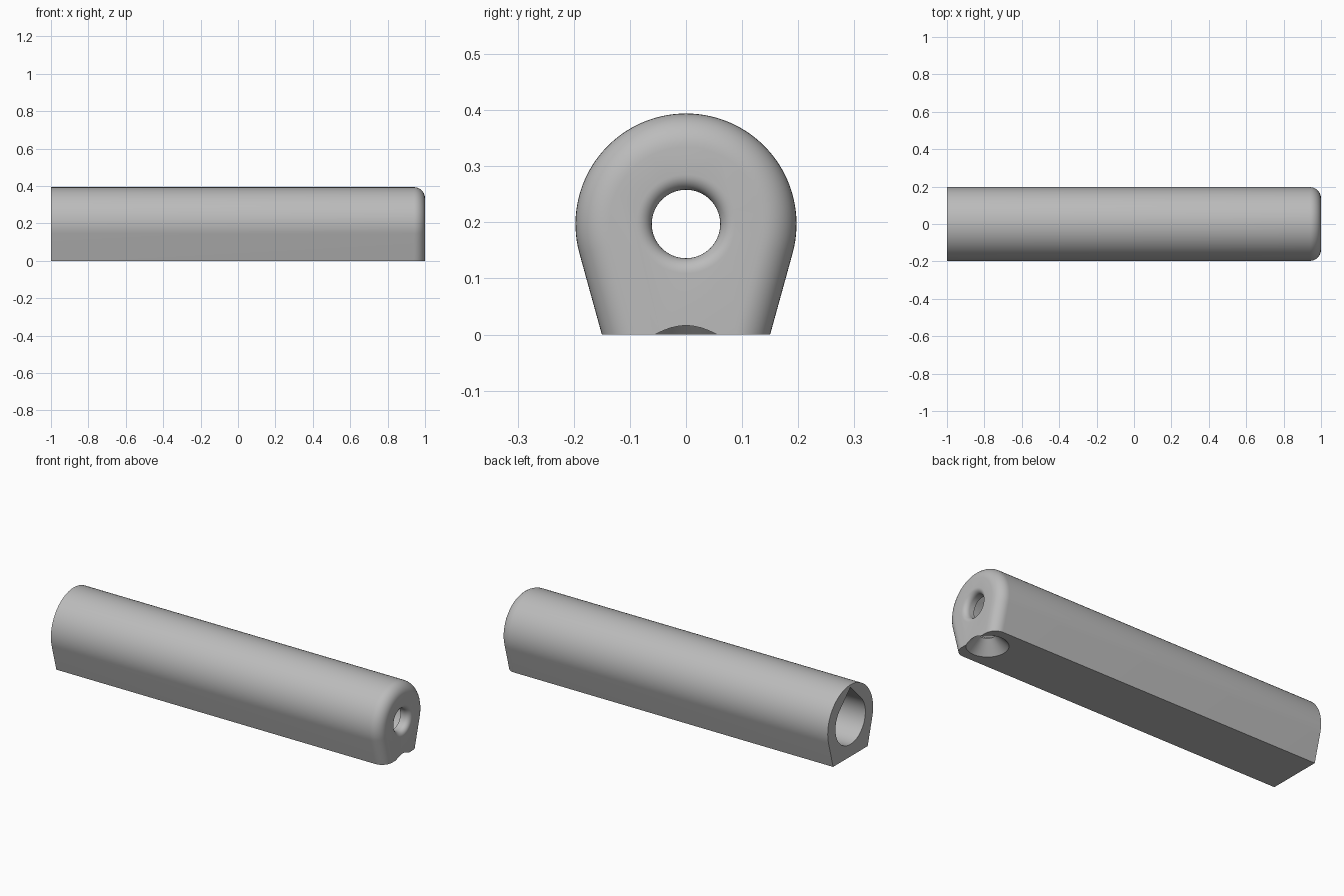
import bpy, bmesh, math
from mathutils import Matrix

if "Cube" in bpy.data.objects:
    bpy.data.objects.remove(bpy.data.objects["Cube"])

R = 0.197            # radius of the rounded top, also its centre height
FOOT = 0.15          # half width of the flat base
FILLET = 0.06
SEGS = 64

grey = bpy.data.materials.new("light_grey")
grey.use_nodes = True
colour = (0.5, 0.5, 0.5, 1)
grey.diffuse_color = colour
grey.node_tree.nodes["Principled BSDF"].inputs["Base Color"].default_value = colour

# Slope of the side walls, tangent to the round top
PHI = math.atan2(R, FOOT) - math.acos(R / math.hypot(R, FOOT))


def loft(name, rings, closed_ends=True):
    """Skin a list of equal rings of 3D points into a solid."""
    bm = bmesh.new()
    loops = [[bm.verts.new(p) for p in ring] for ring in rings]
    n = len(loops[0])
    for a, b in zip(loops, loops[1:]):
        for i in range(n):
            j = (i + 1) % n
            bm.faces.new((a[i], a[j], b[j], b[i]))
    bm.faces.new(loops[0])
    bm.faces.new(loops[-1])
    bmesh.ops.recalc_face_normals(bm, faces=bm.faces)
    mesh = bpy.data.meshes.new(name)
    bm.to_mesh(mesh)
    bm.free()
    mesh.materials.append(grey)
    obj = bpy.data.objects.new(name, mesh)
    bpy.context.collection.objects.link(obj)
    return obj


def body_ring(x, inset):
    """Round-topped section with sloping sides, shrunk by inset above the base."""
    r = R - inset
    foot = (r - R * math.sin(PHI)) / math.cos(PHI)
    pts = [(x, foot, 0)]
    for i in range(SEGS + 1):
        a = -PHI + (math.pi + 2 * PHI) * i / SEGS
        pts.append((x, r * math.cos(a), R + r * math.sin(a)))
    return pts + [(x, -foot, 0)]


def lathe(name, profile, matrix):
    """Turned solid around z from (radius, height) pairs, then placed."""
    rings = [[matrix @ Matrix.Rotation(2 * math.pi * i / SEGS, 4, 'Z')
              @ Matrix.Translation((r, 0, h)).to_translation()
              for i in range(SEGS)] for r, h in profile]
    return loft(name, rings)


# Main body with a rounded edge around the closed end
rings = [body_ring(-1, 0)]
for i in range(11):
    a = math.pi / 2 * i / 10
    rings.append(body_ring(1 - FILLET + FILLET * math.sin(a),
                           FILLET * (1 - math.cos(a))))
body = loft("tube_body", rings)

# Teardrop bore, open at the far end
BORE, BORE_END = 0.13, 0.945
drop = [(BORE * math.cos(a), BORE * math.sin(a)) for a in
        (math.radians(135 + 270 * i / SEGS) for i in range(SEGS + 1))]
drop.append((0, BORE * math.sqrt(2)))
bore = loft("bore_cutter", [[(x, y, R + z) for y, z in drop]
                            for x in (-1.1, BORE_END)])

# End hole with a flared lip
HOLE, LIP = 0.061, 0.027
flare = [(HOLE, 0.9)]
for i in range(9):
    a = math.pi / 2 * i / 8
    flare.append((HOLE + LIP * (1 - math.cos(a)), 1 - LIP + LIP * math.sin(a)))
flare.append((HOLE + LIP, 1.05))
along_x = Matrix.Translation((0, 0, R)) @ Matrix.Rotation(math.pi / 2, 4, 'Y')
end_hole = lathe("end_hole_cutter", flare, along_x)

# Countersunk screw hole in the base
screw_hole = lathe("screw_hole_cutter",
                   [(0.123, -0.02), (0.038, 0.065), (0.038, 0.1)],
                   Matrix.Translation((0.913, 0, 0)))

# Cut the openings
bpy.ops.object.select_all(action='DESELECT')
bpy.context.view_layer.objects.active = body
body.select_set(True)
for cutter in (bore, end_hole, screw_hole):
    cutter.hide_render = True
    mod = body.modifiers.new("cut", 'BOOLEAN')
    mod.operation = 'DIFFERENCE'
    mod.solver = 'EXACT'
    mod.object = cutter
    bpy.ops.object.modifier_apply(modifier=mod.name)
    bpy.data.objects.remove(cutter)

bpy.ops.object.shade_smooth_by_angle(angle=math.radians(30))
